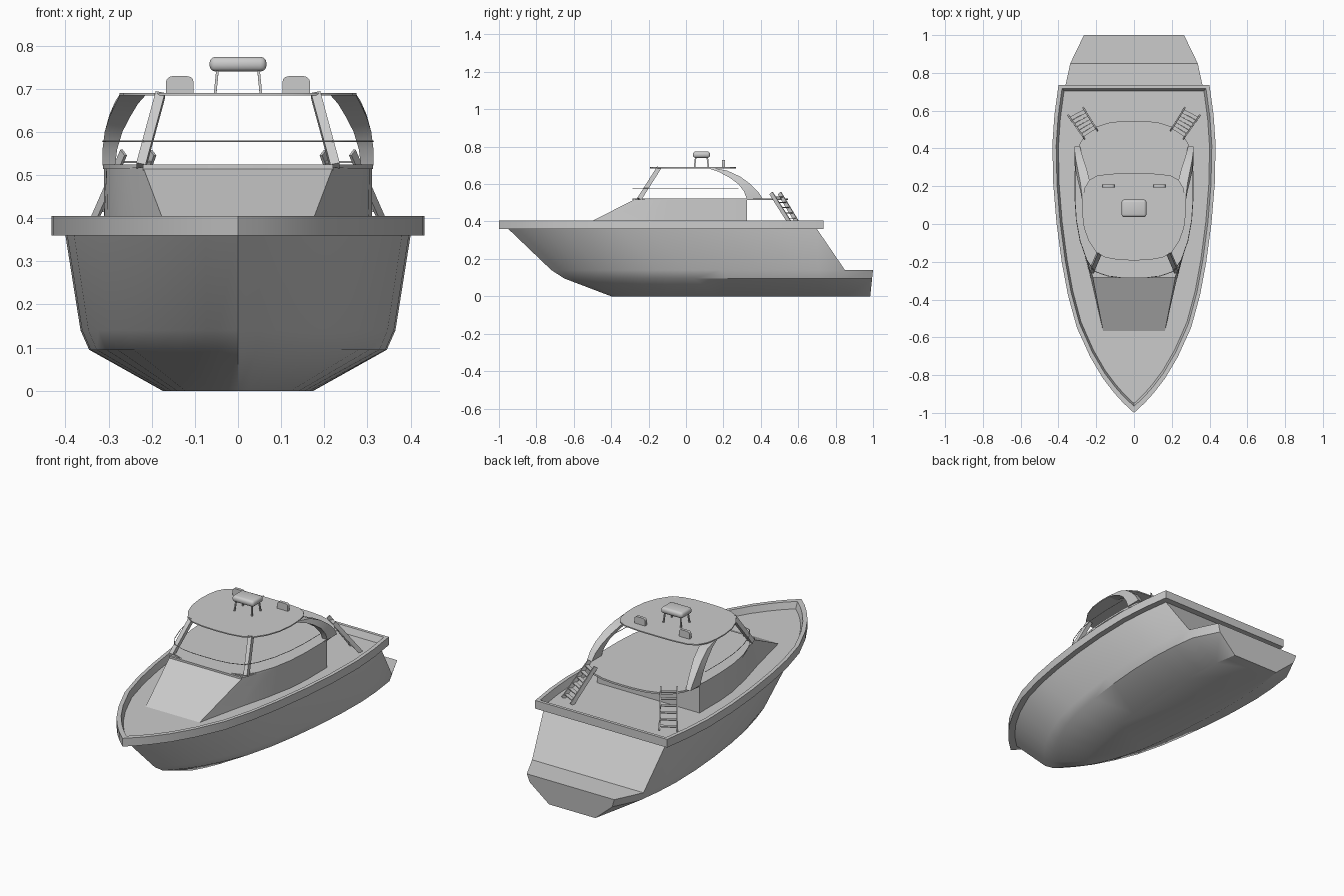
import bpy, bmesh, math
from mathutils import Vector

if "Cube" in bpy.data.objects:
    bpy.data.objects.remove(bpy.data.objects["Cube"])


def finish(name, bm, angle=None):
    bmesh.ops.remove_doubles(bm, verts=bm.verts, dist=1e-5)
    bmesh.ops.recalc_face_normals(bm, faces=bm.faces)
    me = bpy.data.meshes.new(name)
    bm.to_mesh(me)
    bm.free()
    ob = bpy.data.objects.new(name, me)
    bpy.context.collection.objects.link(ob)
    if angle:
        bpy.ops.object.select_all(action='DESELECT')
        ob.select_set(True)
        bpy.context.view_layer.objects.active = ob
        bpy.ops.object.shade_smooth_by_angle(angle=math.radians(angle))
    return ob


def loft(name, rings, angle=None, caps=True):
    """Skin closed rings of 3D points."""
    bm = bmesh.new()
    vs = [[bm.verts.new(p) for p in r] for r in rings]
    n = len(rings[0])
    for a, b in zip(vs, vs[1:]):
        for i in range(n):
            j = (i + 1) % n
            bm.faces.new((a[i], a[j], b[j], b[i]))
    if caps:
        bm.faces.new(vs[0])
        bm.faces.new(vs[-1])
    return finish(name, bm, angle)


def ring(half, z):
    """Mirror a half outline (x, y) into a closed ring at height z."""
    zz = z if callable(z) else (lambda y: z)
    pts = [(x, y, zz(y)) for x, y in half]
    return pts + [(-x, y, h) for x, y, h in reversed(pts) if x > 0]


def bar(name, a, b, w, d, side=(1, 0, 0)):
    """Rectangular bar from a to b."""
    a, b = Vector(a), Vector(b)
    t = (b - a).normalized()
    s = (Vector(side) - t * Vector(side).dot(t)).normalized()
    u = t.cross(s)
    return loft(name, [[p + s * w / 2 * i + u * d / 2 * j for i, j in
                        ((-1, -1), (1, -1), (1, 1), (-1, 1))] for p in (a, b)])


def rounded_box(name, c, size, r, seg=3, edges=None):
    bm = bmesh.new()
    bmesh.ops.create_cube(bm, size=1)
    for v in bm.verts:
        v.co = Vector(c) + Vector([v.co[i] * size[i] for i in range(3)])
    sel = [e for e in bm.edges if edges is None or edges(e)]
    bmesh.ops.bevel(bm, geom=sel, offset=r, segments=seg, profile=0.5, affect='EDGES')
    return finish(name, bm, 35)


# Shared plan curve of the boat: (fraction of length, fraction of half width)
PLAN = [(0, 0), (.03, .13), (.06, .24), (.105, .38), (.17, .535), (.26, .70), (.36, .81),
        (.46, .885), (.58, .95), (.70, .99), (.82, 1), (.91, .975), (1, .925)]


def plan(y0, y1, w):
    return [(w * f, y0 + (y1 - y0) * t) for t, f in PLAN]


# Hull with sloped transom and swim platform
bottom = plan(-.40, .86, .175) + [(.14, .985)]
chine = plan(-.65, .855, .345) + [(.25, .995)]
knuckle = plan(-.72, .85, .365) + [(.265, 1.0)]
step = knuckle[:-1] + [knuckle[-2]]
sheer = plan(-.95, .70, .40)
sheer += [sheer[-1]]
loft("hull", [ring(bottom, 0), ring(chine, .095), ring(knuckle, .14),
              ring(step, .14), ring(sheer, .36)], 32)

# Gunwale rim and deck
loft("gunwale_deck", [ring(plan(-1, .735, .432), .36), ring(plan(-1, .735, .432), .405),
                      ring(plan(-.965, .718, .412), .405),
                      ring(plan(-.95, .705, .40), .37)], 30)

# Cabin with raked windshield
cab_top = [(.22, -.275), (.255, -.17), (.285, -.08), (.305, .03), (.311, .15), (.311, .327)]
cab_low = [(.163, -.57), (.225, -.30), (.27, -.13), (.302, .03), (.311, .15), (.311, .327)]
loft("cabin", [ring(cab_low, .368), ring(cab_top, .518)], 25)
bar("windshield_top_trim", (-.22, -.278, .517), (.22, -.278, .517), .014, .012, (0, 0, 1))

# Flybridge floor, overhanging the aft deck
floor = [(0, -.285), (.07, -.284), (.14, -.275), (.21, -.25), (.25, -.19), (.285, -.09),
         (.305, .02), (.313, .14), (.313, .28), (.305, .37), (.285, .43), (.25, .48),
         (.20, .515), (.13, .537), (.06, .545), (0, .546)]
loft("flybridge_floor", [ring(floor, .514), ring(floor, .524)], 30)

# Thin rail around the front of the flybridge
cu = bpy.data.curves.new("flybridge_rail", 'CURVE')
cu.dimensions = '3D'
cu.bevel_depth = .002
cu.bevel_resolution = 0
path = [p for p in floor if p[1] < .3]
path = [(-x, y) for x, y in reversed(path[1:])] + path
sp = cu.splines.new('POLY')
sp.points.add(len(path) - 1)
for q, (x, y) in zip(sp.points, path):
    q.co = (x, y, .578, 1)
bpy.context.collection.objects.link(bpy.data.objects.new("flybridge_rail", cu))

# Hardtop roof
roof = [(0, -.193), (.08, -.19), (.15, -.178), (.20, -.15), (.24, -.09), (.265, -.02),
        (.275, .06), (.273, .13), (.262, .19), (.235, .235), (.19, .258), (.10, .267), (0, .268)]
loft("hardtop", [ring(roof, .684), ring(roof, .690)], 30)

# Rear arch stations: outer y, z, inner y, z, outer x, inner x
ARCH = [(.41, .522, .325, .522, .314, .285), (.385, .56, .31, .56, .314, .28),
        (.345, .60, .28, .60, .309, .268), (.29, .64, .232, .635, .298, .25),
        (.22, .672, .175, .665, .284, .232), (.14, .687, .12, .684, .274, .215)]

for s, tag in ((-1, "left"), (1, "right")):
    # Curved arch leg
    loft("arch_leg_" + tag, [[(s * xo, yo, zo), (s * xi, yo, zo), (s * xi, yi, zi), (s * xo, yi, zi)]
                             for yo, zo, yi, zi, xo, xi in ARCH], 30)
    # Front pillar
    bar("front_pillar_" + tag, (s * .225, -.25, .52), (s * .18, -.145, .686), .022, .024)
    # Roof lamp with rounded top
    rounded_box("roof_lamp_" + tag, (s * .135, .2, .709), (.064, .016, .04), .014, 3,
                lambda e: all(v.co.z > .71 for v in e.verts)
                and abs(e.verts[0].co.y - e.verts[1].co.y) > .01)
    # Boarding stairs: two stringers and treads
    at, ab = Vector((s * .265, .455, .552)), Vector((s * .345, .57, .37))
    bt, bb = Vector((s * .197, .50, .552)), Vector((s * .265, .61, .37))
    across = (bt - at).normalized()
    bar("stair_rail_outer_" + tag, at, ab, .007, .022, across)
    bar("stair_rail_inner_" + tag, bt, bb, .007, .022, across)
    for i in range(6):
        f = .12 + i * .155
        bar(f"stair_tread_{tag}_{i}", at.lerp(ab, f), bt.lerp(bb, f), .005, .02, (0, 0, 1))
    # Radar legs
    for y in (.045, .12):
        bar(f"radar_leg_{tag}_{y}", (s * .053, y, .688), (s * .047, y * .8 + .017, .75), .006, .008)

# Radar housing
rounded_box("radar_housing", (0, .083, .757), (.132, .092, .034), .014)
